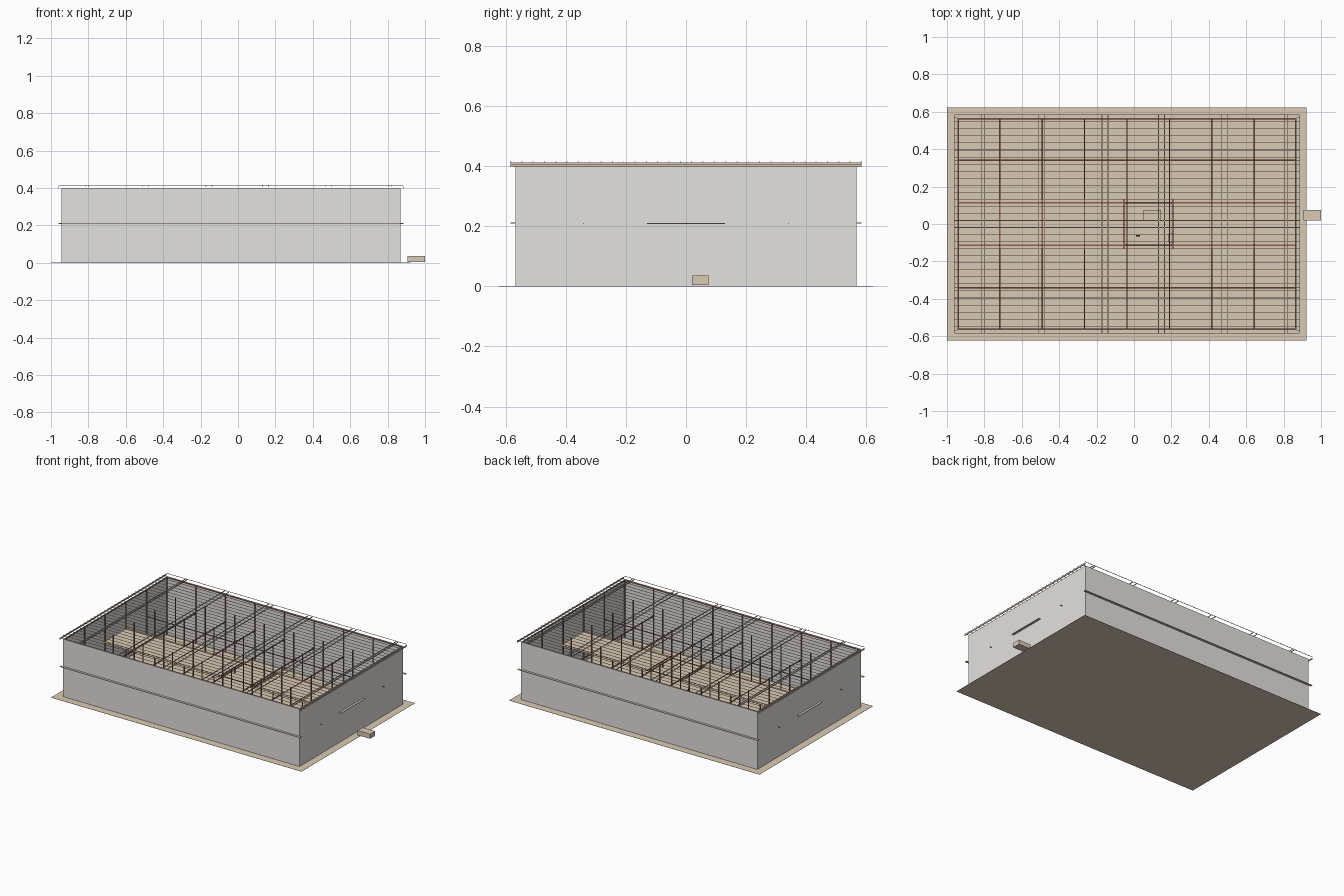
import bpy, bmesh

if "Cube" in bpy.data.objects:
    bpy.data.objects.remove(bpy.data.objects["Cube"], do_unlink=True)


def material(name, color):
    m = bpy.data.materials.new(name)
    m.use_nodes = True
    m.diffuse_color = (*color, 1)
    m.node_tree.nodes["Principled BSDF"].inputs["Base Color"].default_value = (*color, 1)
    return m


TAN = material("tan", (0.70, 0.59, 0.46))
GREY = material("wall grey", (0.77, 0.76, 0.73))
RED = material("rust red", (0.28, 0.11, 0.085))
DARK = material("dark cloth", (0.05, 0.04, 0.04))


def boxes(name, mat, spans):
    """One object of boxes, each given as (x0, x1, y0, y1, z0, z1)."""
    bm = bmesh.new()
    for x0, x1, y0, y1, z0, z1 in spans:
        verts = bmesh.ops.create_cube(bm, size=1)["verts"]
        for v in verts:
            v.co.x = x1 if v.co.x > 0 else x0
            v.co.y = y1 if v.co.y > 0 else y0
            v.co.z = z1 if v.co.z > 0 else z0
    mesh = bpy.data.meshes.new(name)
    bm.to_mesh(mesh)
    bm.free()
    mesh.materials.append(mat)
    ob = bpy.data.objects.new(name, mesh)
    bpy.context.collection.objects.link(ob)
    return ob


def along_x(y, z0, z1, w, x0, x1):
    return (x0, x1, y - w / 2, y + w / 2, z0, z1)


def along_y(x, z0, z1, w, y0, y1):
    return (x - w / 2, x + w / 2, y0, y1, z0, z1)


# Main dimensions: hall footprint, eaves and structural grid
W, E, D, H = -0.945, 0.87, 0.568, 0.40
EAVE = 0.016
MID = 0.21
grid_x = [W + (E - W) * i / 8 for i in range(9)]
grid_y = [-D + 2 * D * i / 5 for i in range(6)]

# Ground slab
boxes("ground_slab", TAN, [(-1, 0.923, -0.622, 0.622, 0, 0.001)])

# Thin outer walls
T = 0.003
boxes("outer_walls", GREY,
      [along_x(s * (D - T / 2), 0.001, H, T, W, E) for s in (-1, 1)]
      + [along_y(x, 0.001, H, T, -D + T, D - T) for x in (W + T / 2, E - T / 2)])

# Columns on the grid, the outer ones just inside the walls
inset = 0.006
columns = []
for x in grid_x:
    for y in grid_y:
        cx = min(max(x, W + inset), E - inset)
        cy = min(max(y, -D + inset), D - inset)
        columns.append(along_x(cy, 0.001, H, 0.006, cx - 0.003, cx + 0.003))
boxes("columns", RED, columns)

# Corridor deck through the middle level, open around the stair well
well = (-0.055, 0.21)
boxes("corridor_deck", TAN,
      [along_x(0, MID - 0.003, MID, 0.26, x0, x1)
       for x0, x1 in ((W - EAVE, well[0]), (well[1], E + EAVE))])
boxes("well_edge_beams", RED,
      [along_y(x, MID - 0.003, MID + 0.003, 0.006, -0.13, 0.13) for x in well])

# Middle level beams along both grid directions
boxes("middle_cross_beams", RED,
      [along_y(x, MID - 0.003, MID + 0.002, 0.007, -D + T, D - T)
       for x in grid_x[1:-1]])
boxes("middle_long_beams", RED,
      [along_x(y, MID - 0.002, MID + 0.003, 0.006, W + T, E - T) for y in grid_y[1:-1]])
boxes("beam_ends", RED,
      [along_x(y, MID - 0.001, MID + 0.001, 0.003, x - EAVE, x + EAVE)
       for y in (grid_y[1], grid_y[-2]) for x in (W, E)])

# Ledges outside the long walls at the middle level
boxes("side_ledges", TAN,
      [along_x(s * (D + EAVE / 2), MID - 0.001, MID + 0.002, EAVE, W - EAVE, E + EAVE)
       for s in (-1, 1)])

# Rails joining the column heads along the walls
boxes("wall_top_rails", RED,
      [along_x(s * (D - inset), H - 0.005, H, 0.006, W + T, E - T) for s in (-1, 1)]
      + [along_y(x, H - 0.005, H, 0.006, -D + T, D - T) for x in (W + inset, E - inset)])

# Open roof: paired rafters carrying closely spaced purlins
rafter_x = [c + s * 0.016 for c in (-0.495, -0.155, 0.147, 0.485) for s in (-1, 1)]
rafter_x += [-0.815, -0.80, 0.805, 0.82]
reach = D + EAVE
boxes("rafters", TAN,
      [along_y(x, H + 0.008, H + 0.013, 0.003, -reach, reach) for x in rafter_x])
boxes("gable_rafters", TAN,
      [along_y(x, H - 0.002, H + 0.008, 0.004, -reach, reach)
       for x in (W - EAVE, E + EAVE)])
rows = 32
boxes("roof_purlins", TAN,
      [along_x(-reach + 2 * reach * i / (rows - 1), H + 0.013, H + 0.015, 0.003,
               W - EAVE, E + EAVE) for i in range(rows)])

# Loose blocks: one outside the end wall, two inside on the floor
boxes("outside_block", TAN, [(0.905, 1.0, 0.02, 0.075, 0.004, 0.036)])
boxes("inside_block", TAN, [(0.05, 0.145, 0.02, 0.075, 0.001, 0.035)])
boxes("small_block", TAN, [(0.185, 0.207, -0.10, -0.05, 0.001, 0.02)])

# Tiny standing figure for scale
boxes("standing_figure", DARK,
      [(0.012, 0.019, -0.064, -0.057, 0.001, 0.03),
       (0.023, 0.030, -0.066, -0.059, 0.001, 0.03),
       (0.010, 0.032, -0.066, -0.056, 0.03, 0.052),
       (0.017, 0.025, -0.065, -0.057, 0.052, 0.062)])
